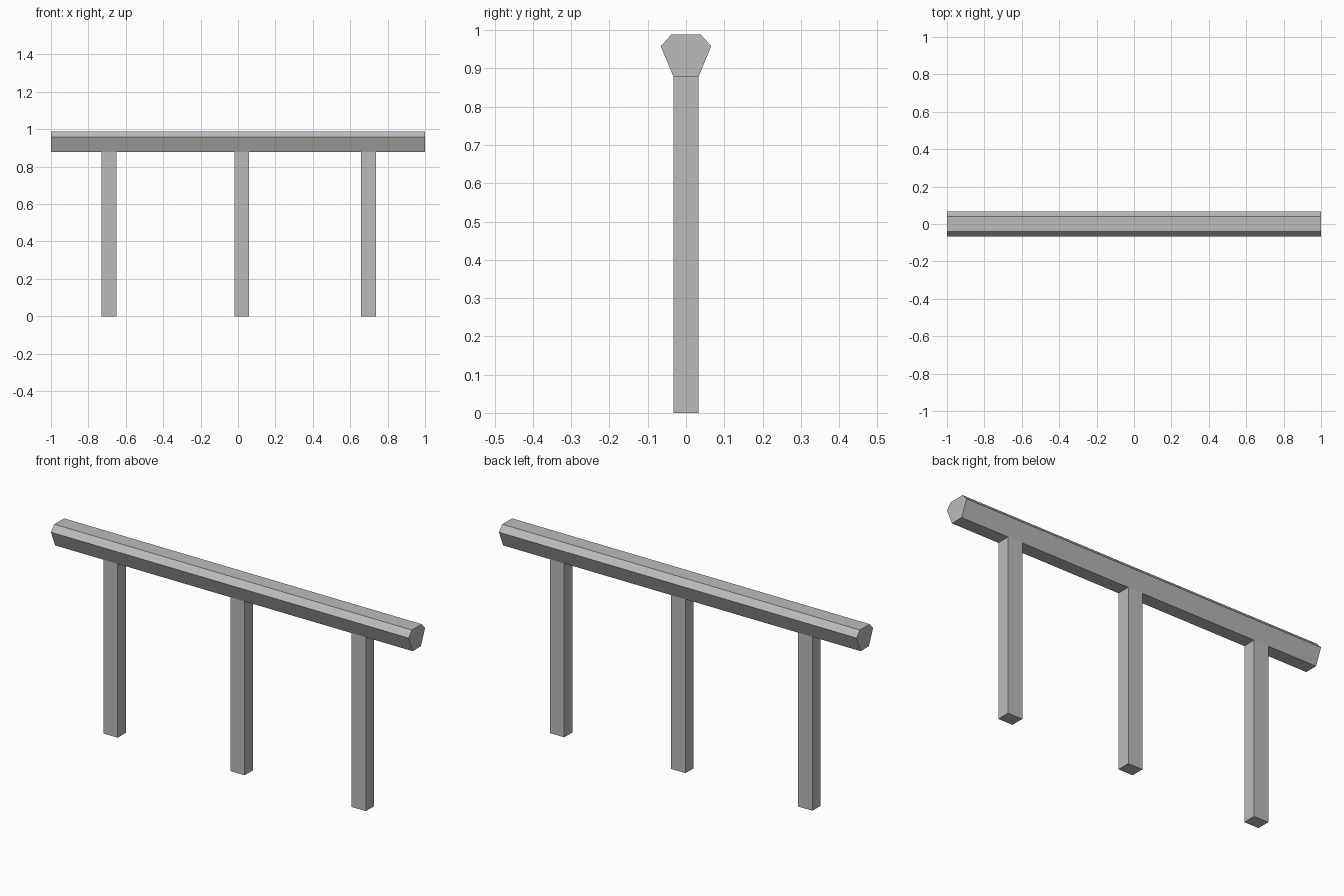
import bpy
import bmesh

cube = bpy.data.objects.get("Cube")
if cube:
    bpy.data.objects.remove(cube, do_unlink=True)

GREY = (0.5, 0.5, 0.5, 1)
material = bpy.data.materials.new("plain_grey")
material.use_nodes = True
material.diffuse_color = GREY
material.node_tree.nodes["Principled BSDF"].inputs["Base Color"].default_value = GREY

RAIL_BOTTOM = 0.879
HALF_DEPTH = 0.033


def extrude_profile(name, points, vector):
    """Make a flat-shaded solid by sweeping a closed outline along a vector."""
    bm = bmesh.new()
    face = bm.faces.new([bm.verts.new(p) for p in points])
    swept = bmesh.ops.extrude_face_region(bm, geom=[face], use_keep_orig=True)
    verts = [v for v in swept["geom"] if isinstance(v, bmesh.types.BMVert)]
    bmesh.ops.translate(bm, verts=verts, vec=vector)
    bmesh.ops.recalc_face_normals(bm, faces=bm.faces)
    mesh = bpy.data.meshes.new(name)
    bm.to_mesh(mesh)
    bm.free()
    mesh.materials.append(material)
    obj = bpy.data.objects.new(name, mesh)
    bpy.context.collection.objects.link(obj)
    return obj


# Handrail: six-sided section, mirrored about its middle
half = [(HALF_DEPTH, RAIL_BOTTOM), (0.066, 0.958), (0.039, 0.988)]
section = half + [(-y, z) for y, z in reversed(half)]
extrude_profile("handrail", [(-1, y, z) for y, z in section], (2, 0, 0))

# Square posts under the rail
for name, x in (("right_post", -0.69), ("middle_post", 0.02), ("left_post", 0.698)):
    base = [(x + sx * 0.04, sy * HALF_DEPTH, 0)
            for sx, sy in ((-1, -1), (1, -1), (1, 1), (-1, 1))]
    extrude_profile(name, base, (0, 0, RAIL_BOTTOM))
